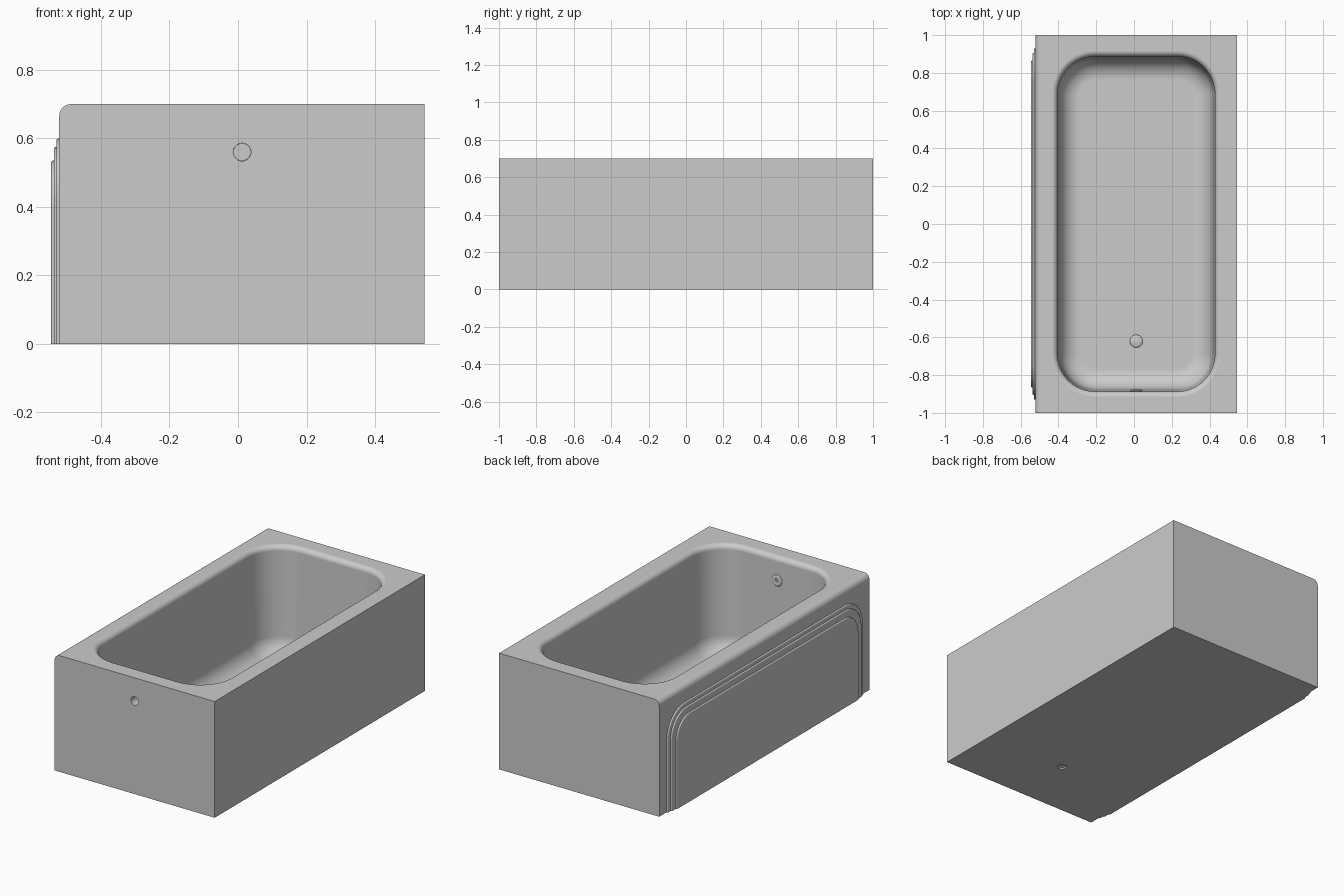
import bpy
import bmesh
from math import sin, cos, pi, radians
from mathutils import Matrix

cube = bpy.data.objects.get("Cube")
if cube:
    bpy.data.objects.remove(cube, do_unlink=True)

enamel = bpy.data.materials.new("grey enamel")
enamel.use_nodes = True
GREY = (0.6, 0.6, 0.6, 1)
enamel.diffuse_color = GREY
enamel.node_tree.nodes["Principled BSDF"].inputs["Base Color"].default_value = GREY


def arc(cx, cy, r, start, end, steps=10):
    """Points on an arc, angles in degrees."""
    angles = [radians(start + (end - start) * i / steps) for i in range(steps + 1)]
    return [(cx + r * cos(a), cy + r * sin(a)) for a in angles]


def loft(name, rings):
    """Skin equal closed rings of points and cap both ends."""
    bm = bmesh.new()
    loops = [[bm.verts.new(p) for p in ring] for ring in rings]
    n = len(loops[0])
    for a, b in zip(loops, loops[1:]):
        for i in range(n):
            j = (i + 1) % n
            bm.faces.new((a[i], a[j], b[j], b[i]))
    bm.faces.new(loops[0])
    bm.faces.new(loops[-1])
    bmesh.ops.recalc_face_normals(bm, faces=bm.faces)
    mesh = bpy.data.meshes.new(name)
    bm.to_mesh(mesh)
    bm.free()
    mesh.materials.append(enamel)
    obj = bpy.data.objects.new(name, mesh)
    bpy.context.collection.objects.link(obj)
    return obj


def lathe(name, profile, matrix, steps=32):
    """Turn (radius, height) pairs about the local z axis."""
    rings = [[(r * cos(2 * pi * i / steps), r * sin(2 * pi * i / steps), z)
              for i in range(steps)] for r, z in profile]
    obj = loft(name, rings)
    obj.data.transform(matrix)
    return obj


def activate(obj):
    bpy.ops.object.select_all(action='DESELECT')
    obj.select_set(True)
    bpy.context.view_layer.objects.active = obj


def smooth(obj):
    activate(obj)
    bpy.ops.object.shade_smooth_by_angle(angle=radians(32))
    mod = obj.modifiers.new("even shading", 'WEIGHTED_NORMAL')
    mod.keep_sharp = True


def cut(obj, cutter):
    mod = obj.modifiers.new("cut", 'BOOLEAN')
    mod.operation = 'DIFFERENCE'
    mod.solver = 'EXACT'
    mod.object = cutter
    cutter.hide_render = True
    activate(obj)
    bpy.ops.object.modifier_apply(modifier=mod.name)
    bpy.data.objects.remove(cutter, do_unlink=True)


# Tub body: block with one rounded long top edge
HEIGHT, SIDE, CENTRE = 0.70, -0.522, 0.012
section = [(0.545, 0), (0.545, HEIGHT)]
section += arc(SIDE + 0.035, HEIGHT - 0.035, 0.035, 90, 180)
section += [(SIDE, 0)]
tub = loft("tub_body", [[(x, y, z) for x, z in section] for y in (-1, 1)])


# Basin: rounded rectangle swept down through rim and floor fillets
def basin_ring(offset, z):
    r = 0.2 + offset
    pts = []
    for k, (sx, sy) in enumerate([(1, 1), (-1, 1), (-1, -1), (1, -1)]):
        pts += arc(CENTRE + sx * 0.217, sy * 0.687, r, 90 * k, 90 * k + 90)
    return [(x, y, z) for x, y in pts]


FLOOR, RIM_R, FLOOR_R, TAPER = 0.05, 0.03, 0.11, 0.012
steps = [(RIM_R, HEIGHT + 0.05)]
steps += arc(RIM_R, HEIGHT - RIM_R, RIM_R, 90, 180, 8)
steps += arc(-TAPER - FLOOR_R, FLOOR + FLOOR_R, FLOOR_R, 0, -90)
cut(tub, loft("basin_cutter", [basin_ring(o, z) for o, z in steps]))

# Drain and overflow holes
at_drain = Matrix.Translation((CENTRE, -0.62, FLOOR))
at_overflow = Matrix.Translation((CENTRE, -0.884, 0.56)) @ Matrix.Rotation(-pi / 2, 4, 'X')
for spot in (at_drain, at_overflow):
    cut(tub, lathe("hole_cutter", [(0.026, -0.2), (0.026, 0.05)], spot))
smooth(tub)

# Fittings plugging each hole: a low domed drain and a dimpled overflow flange
plug = [(0.0255, -0.042), (0.0255, -0.004), (0.034, -0.004)]
dome = [(0.034 * cos(radians(a)), 0.009 * sin(radians(a))) for a in range(0, 85, 12)]
flange = [(0.034, 0.002), (0.031, 0.005), (0.025, 0.007), (0.018, 0.006),
          (0.011, 0.004), (0.008, 0.004), (0.006, 0.002)]
smooth(lathe("drain_fitting", plug + dome, at_drain))
smooth(lathe("overflow_fitting", plug + flange, at_overflow))


# Apron: three stepped arched panels with softened edges
def arch_ring(half, top, radius, inset, x):
    h, t, r = half - inset, top - inset, radius - inset
    pts = [(h, 0)] + arc(h - r, t - r, r, 0, 90) + arc(r - h, t - r, r, 90, 180) + [(-h, 0)]
    return [(x, y, z) for y, z in pts]


STEP = 0.0078
panels = [("outer", 0.93, 0.60, 0.17), ("middle", 0.905, 0.575, 0.15),
          ("inner", 0.865, 0.535, 0.13)]
for i, (label, half, top, radius) in enumerate(panels):
    face = SIDE - STEP * (i + 1)
    edge = [(0, SIDE + 0.01)]
    edge += [(0.006 - u, face + 0.006 - v) for u, v in arc(0, 0, 0.006, 0, 90, 4)]
    smooth(loft(f"apron_{label}_panel",
                [arch_ring(half, top, radius, inset, x) for inset, x in edge]))
